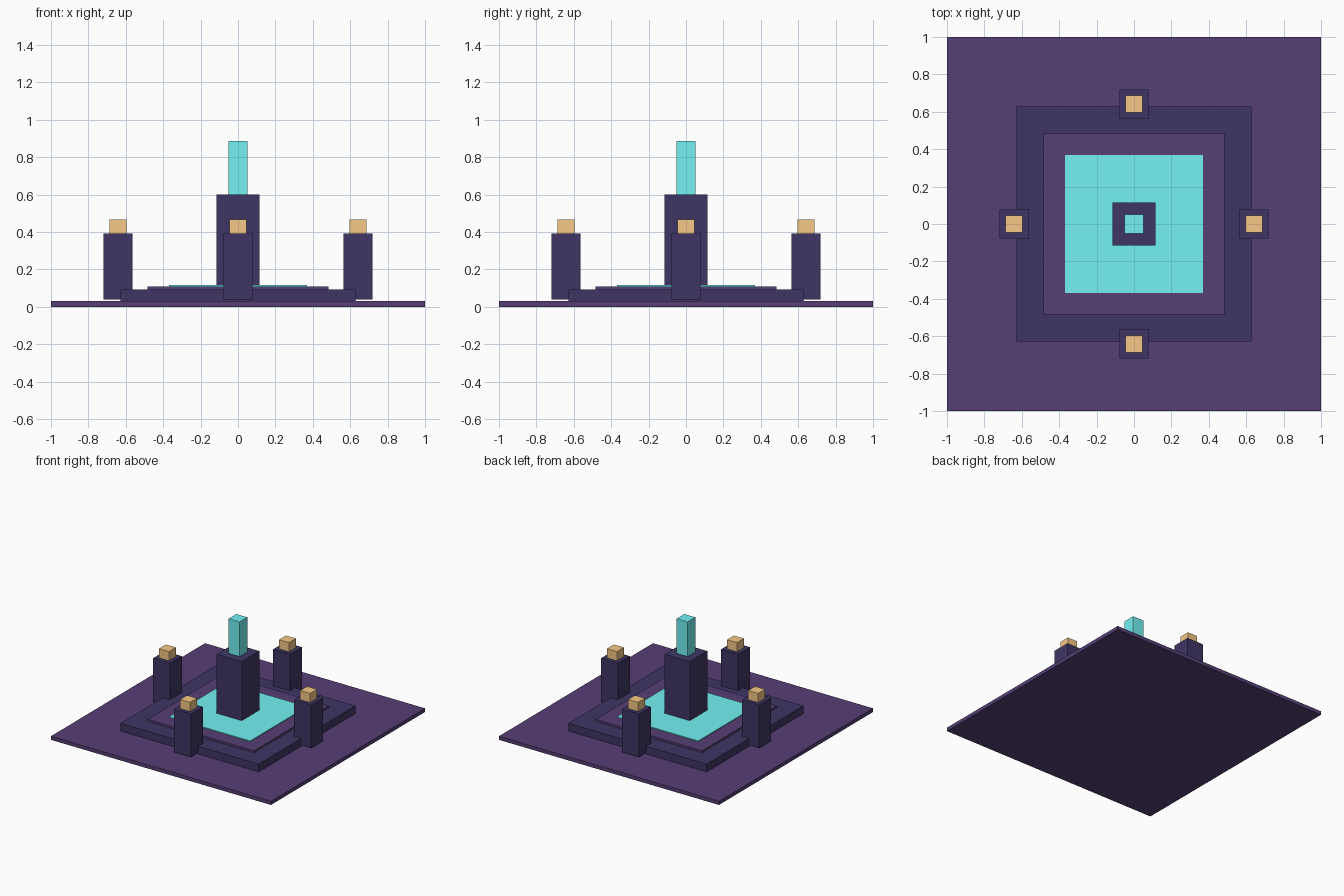
import bpy, bmesh
from mathutils import Matrix, Vector

if "Cube" in bpy.data.objects:
    bpy.data.objects.remove(bpy.data.objects["Cube"])


def material(name, rgb):
    m = bpy.data.materials.new(name)
    m.diffuse_color = (*rgb, 1)
    m.use_nodes = True
    m.node_tree.nodes["Principled BSDF"].inputs["Base Color"].default_value = m.diffuse_color
    return m


PURPLE = material("purple_stone", (0.092, 0.050, 0.180))
INDIGO = material("indigo_stone", (0.050, 0.036, 0.130))
CYAN = material("cyan_glow", (0.175, 0.88, 0.90))
GOLD = material("gold_lamp", (0.92, 0.58, 0.24))


def box(name, mat, half, z0, z1, x=0, y=0):
    """Square block standing between heights z0 and z1."""
    bm = bmesh.new()
    size = Matrix.Diagonal((2 * half, 2 * half, z1 - z0, 1))
    centre = Matrix.Translation(Vector((x, y, (z0 + z1) / 2)))
    bmesh.ops.create_cube(bm, size=1, matrix=centre @ size)
    mesh = bpy.data.meshes.new(name)
    bm.to_mesh(mesh)
    bm.free()
    mesh.materials.append(mat)
    ob = bpy.data.objects.new(name, mesh)
    bpy.context.collection.objects.link(ob)


# Stepped plaza
box("ground_slab", PURPLE, 1.0, 0, 0.03)
box("dais", INDIGO, 0.628, 0.03, 0.094)
box("inner_step", PURPLE, 0.484, 0.094, 0.11)
box("pool", CYAN, 0.369, 0.11, 0.117)

# Central monument
box("central_column", INDIGO, 0.114, 0.117, 0.602)
box("crystal", CYAN, 0.05, 0.602, 0.887)

# Four lamp pillars, one per side
for side, dx, dy in (("front", 0, -1), ("right", 1, 0), ("back", 0, 1), ("left", -1, 0)):
    x, y = 0.642 * dx, 0.642 * dy
    box(f"{side}_pillar", INDIGO, 0.077, 0.04, 0.393, x, y)
    box(f"{side}_lamp", GOLD, 0.045, 0.393, 0.468, x, y)
